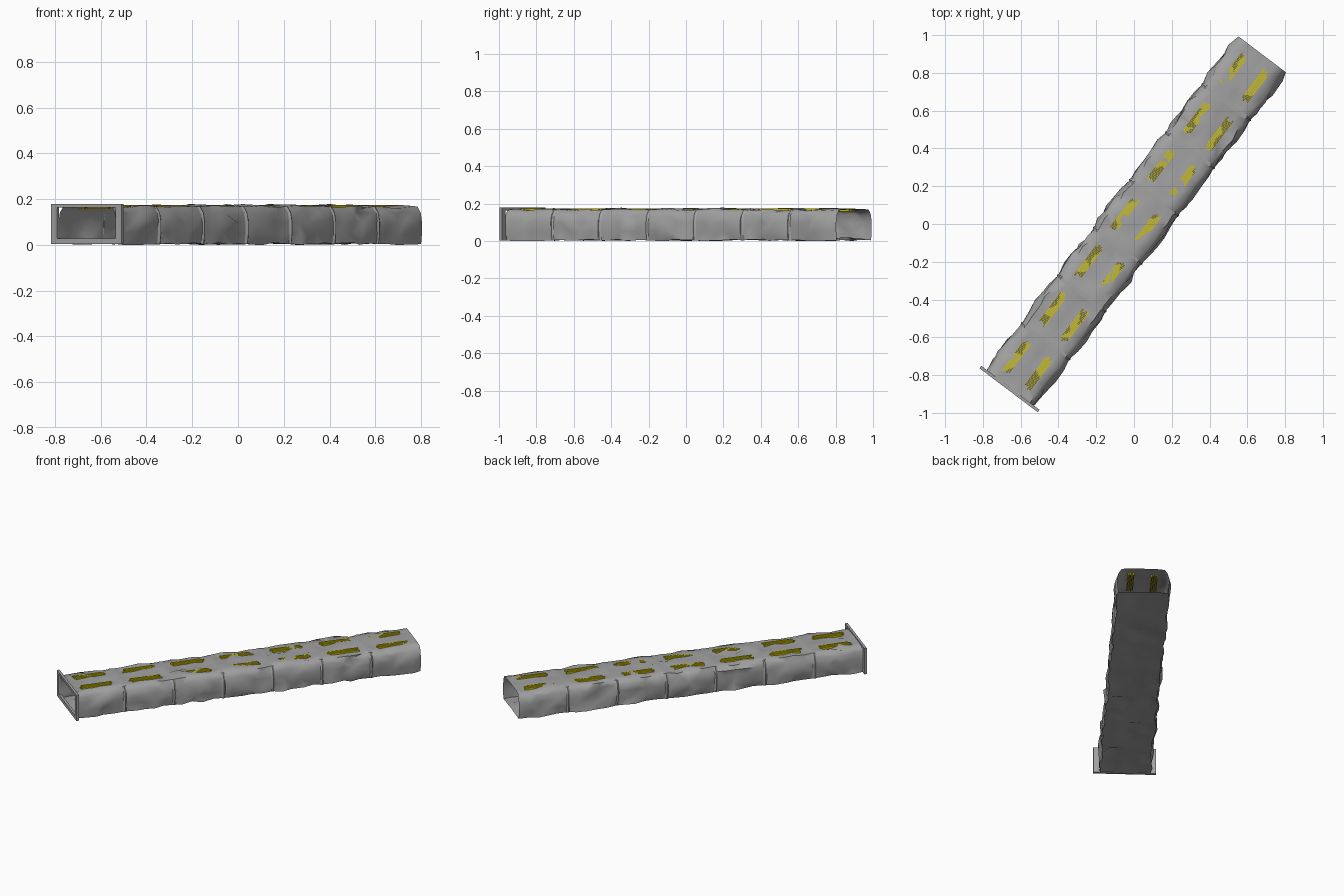
import bpy, bmesh, math, random
from mathutils import Vector

random.seed(7)
if "Cube" in bpy.data.objects:
    bpy.data.objects.remove(bpy.data.objects["Cube"], do_unlink=True)

CELLS = 7
LENGTH = 2.22
STEP = LENGTH / CELLS
START = -LENGTH / 2
TURN = -math.atan2(0.6025, 0.798)   # the passage runs diagonally


def material(name, color):
    m = bpy.data.materials.new(name)
    m.use_nodes = True
    m.diffuse_color = color
    m.node_tree.nodes["Principled BSDF"].inputs["Base Color"].default_value = color
    return m


GREY = material("crumpled grey", (0.36, 0.36, 0.36, 1))
YELLOW = material("lamp yellow", (0.65, 0.55, 0.0, 1))


def finish(name, bm, mat, angle=None):
    me = bpy.data.meshes.new(name)
    bm.to_mesh(me)
    bm.free()
    me.materials.append(mat)
    if angle:
        me.shade_smooth()
        me.set_sharp_from_angle(angle=math.radians(angle))
    ob = bpy.data.objects.new(name, me)
    bpy.context.collection.objects.link(ob)
    ob.rotation_euler.z = TURN
    ob.location = (0.01, 0.012, 0)
    return ob


# Half section from the middle of the floor to the middle of the ceiling
HALF = [(0, .008), (.05, .006), (.1, .006), (.152, .004), (.157, .05),
        (.157, .1), (.15, .14), (.132, .167), (.09, .171), (.045, .172), (0, .172)]
SECTION = HALF + [(-u, z) for u, z in HALF[-2:0:-1]]


def loft(rings):
    bm = bmesh.new()
    rows = [[bm.verts.new(p) for p in ring] for ring in rings]
    n = len(rows[0])
    for a, b in zip(rows, rows[1:]):
        for i in range(n):
            j = (i + 1) % n
            q = (a[i], a[j], b[j], b[i])
            # random diagonals give the crumpled look
            if random.random() < 0.5:
                q = q[1:] + q[:1]
            bm.faces.new((q[0], q[1], q[2]))
            bm.faces.new((q[0], q[2], q[3]))
    bmesh.ops.recalc_face_normals(bm, faces=bm.faces)
    return bm


def crumpled_ring(v, t):
    """Section at v; t runs 0..1 through a cell, with dents between the ends."""
    swell = math.sin(math.pi * t)
    inner = 0 < t < 1
    ring = []
    for u, z in SECTION:
        side = abs(u) > 0.13
        if inner:
            if side:
                u += math.copysign(0.008 * swell, u) + random.uniform(-.013, .011)
                z += random.uniform(-.006, .006)
            else:
                u += random.uniform(-.01, .01)
                z += random.uniform(-.012, .007) if z > .1 else random.uniform(-.006, .014)
        dv = random.uniform(-.016, .016) if inner else 0
        ring.append(Vector((u, v + dv, max(z, 0))))
    return ring


# Crumpled hollow cells
SLICES = 5
for c in range(CELLS):
    v0 = START + c * STEP
    rings = [crumpled_ring(v0 + STEP * k / SLICES, k / SLICES) for k in range(SLICES + 1)]
    finish(f"tunnel_cell_{c + 1}", loft(rings), GREY, 60)

# Narrow ribs over the joints
for c in range(1, CELLS):
    v0 = START + c * STEP
    rings = []
    for dv, s in ((-.012, 1.0), (0, 1.045), (.012, 1.0)):
        rings.append([Vector((u * s, v0 + dv, z)) for u, z in SECTION])
    finish(f"joint_rib_{c}", loft(rings), GREY, 30)


def add_box(bm, x0, x1, y0, y1, z0, z1):
    geom = bmesh.ops.create_cube(bm, size=1)["verts"]
    for p in geom:
        p.co = Vector((x1 if p.co.x > 0 else x0,
                       y1 if p.co.y > 0 else y0,
                       z1 if p.co.z > 0 else z0))


# Front opening frame
bm = bmesh.new()
y0, y1 = START - .008, START + .008
for s in (-1, 1):
    a, b = sorted((s * .16, s * .193))
    add_box(bm, a, b, y0, y1, .004, .178)
add_box(bm, -.16, .16, y0, y1, .004, .028)
add_box(bm, -.16, .16, y0, y1, .163, .178)
finish("front_frame", bm, GREY)

# Ceiling lamps: two groups of thin tubes in every cell
for c in range(CELLS):
    mid = START + (c + .5) * STEP
    for side, label in ((-1, "right"), (1, "left")):
        bm = bmesh.new()
        for k in (-1.5, -.5, .5, 1.5):
            u = side * .072 + k * .011
            shift = random.uniform(-.012, .012)
            add_box(bm, u - .0035, u + .0035, mid - .095 + shift, mid + .095 + shift,
                    .157, .1735)
        finish(f"ceiling_lamp_{label}_{c + 1}", bm, YELLOW)
